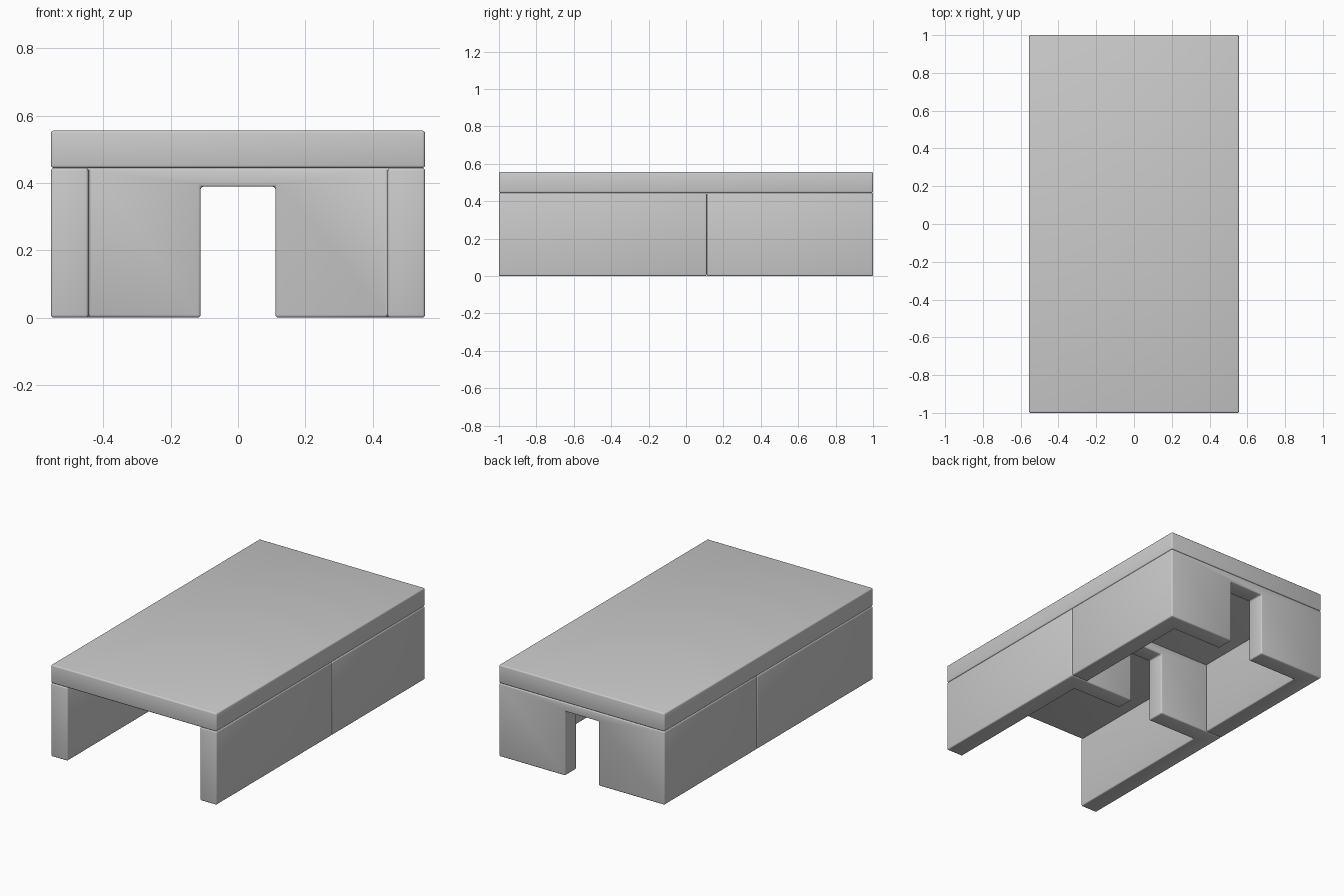
import bpy, bmesh

if "Cube" in bpy.data.objects:
    bpy.data.objects.remove(bpy.data.objects["Cube"])

U = 1 / 9            # wall thickness; everything sits on this module
HALF_W = 5 * U
WALL_H = 4 * U


def prism(name, outline, z0, z1):
    """Extrude a plan outline (counter-clockwise) from z0 to z1."""
    bm = bmesh.new()
    face = bm.faces.new([bm.verts.new((x, y, z0)) for x, y in outline])
    ext = bmesh.ops.extrude_face_region(bm, geom=[face])
    top = [v for v in ext["geom"] if isinstance(v, bmesh.types.BMVert)]
    bmesh.ops.translate(bm, verts=top, vec=(0, 0, z1 - z0))
    bmesh.ops.recalc_face_normals(bm, faces=bm.faces)
    mesh = bpy.data.meshes.new(name)
    bm.to_mesh(mesh)
    bm.free()
    obj = bpy.data.objects.new(name, mesh)
    bpy.context.collection.objects.link(obj)
    return obj


def rect(hx, y0, y1):
    return [(-hx, y0), (hx, y0), (hx, y1), (-hx, y1)]


def activate(obj):
    bpy.ops.object.select_all(action="DESELECT")
    obj.select_set(True)
    bpy.context.view_layer.objects.active = obj


def finish(obj):
    """Small rounded edges, smooth shaded."""
    activate(obj)
    bev = obj.modifiers.new("Bevel", "BEVEL")
    bev.width = 0.008
    bev.segments = 3
    bev.limit_method = "ANGLE"
    bpy.ops.object.modifier_apply(modifier=bev.name)
    bpy.ops.object.shade_smooth_by_angle()


def room(name, y0, y1):
    """U-shaped walls, open to the front, with a doorway in the back wall."""
    i = HALF_W - U
    walls = prism(name, [(-HALF_W, y0), (-i, y0), (-i, y1 - U), (i, y1 - U),
                         (i, y0), (HALF_W, y0), (HALF_W, y1), (-HALF_W, y1)],
                  0, WALL_H)
    cutter = prism("doorway_cutter", rect(U, y1 - 1.5 * U, y1 + U), -U, 3.5 * U)
    cutter.hide_render = True
    activate(walls)
    cut = walls.modifiers.new("Doorway", "BOOLEAN")
    cut.operation = "DIFFERENCE"
    cut.solver = "EXACT"
    cut.object = cutter
    bpy.ops.object.modifier_apply(modifier=cut.name)
    bpy.data.objects.remove(cutter)
    finish(walls)


# Two rooms of walls, one behind the other
room("front_walls", -1, U)
room("back_walls", U, 1)

# Flat roof slab
finish(prism("roof_slab", rect(HALF_W, -1, 1), WALL_H, WALL_H + U))
